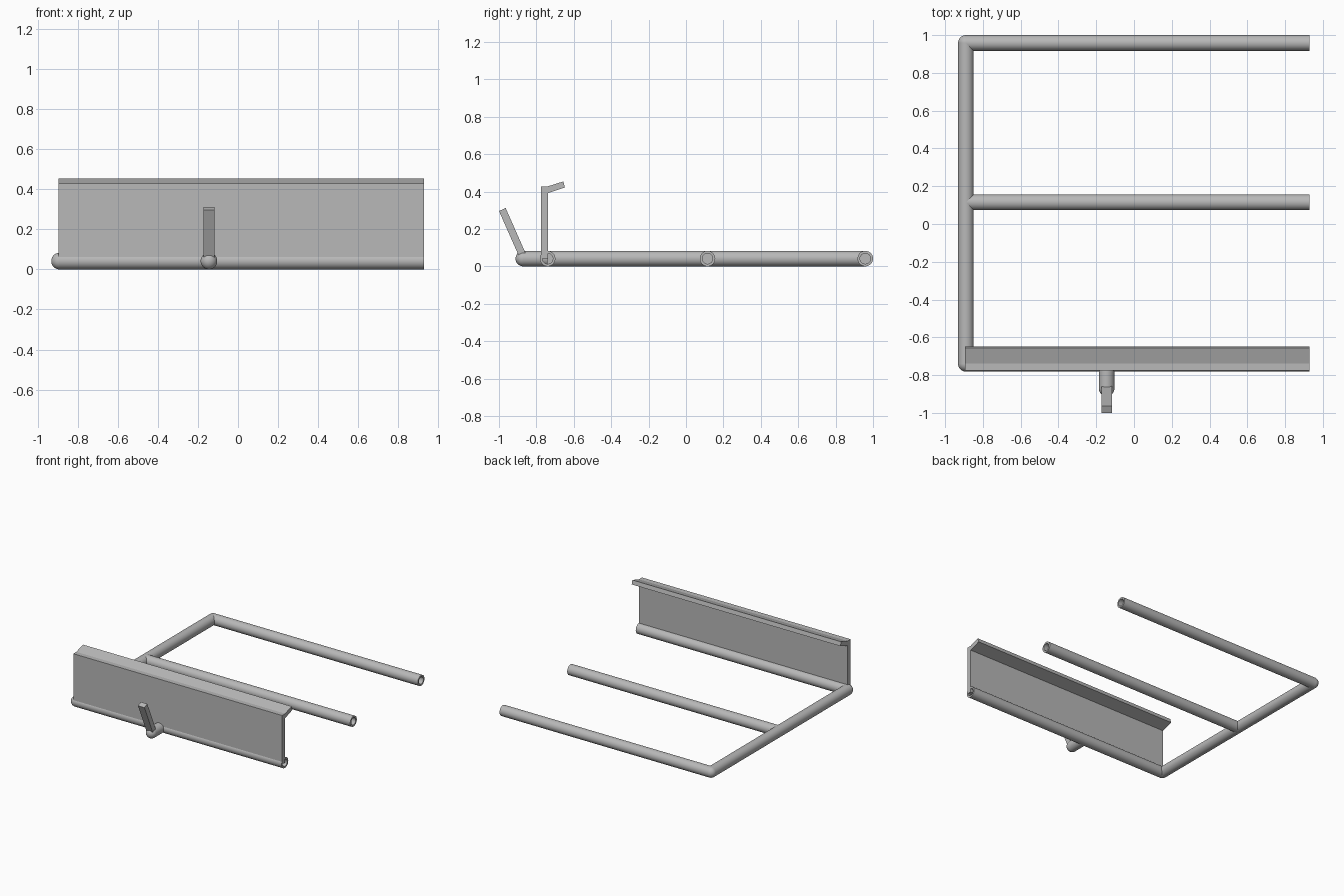
import bpy, bmesh, math
from mathutils import Vector

if "Cube" in bpy.data.objects:
    bpy.data.objects.remove(bpy.data.objects["Cube"])

R, RI = 0.0415, 0.028            # pipe outer and inner radius
Y_FRONT, Y_MID, Y_BACK = -0.74, 0.115, 0.9585
X_SIDE, X_END = -0.89, 0.928
X_LEVER = -0.145

steel = bpy.data.materials.new("grey_steel")
steel.diffuse_color = (0.48, 0.48, 0.48, 1)
steel.use_nodes = True
steel.node_tree.nodes["Principled BSDF"].inputs["Base Color"].default_value = steel.diffuse_color


def finish(name, bm, smooth=True):
    bmesh.ops.remove_doubles(bm, verts=bm.verts, dist=1e-5)
    bmesh.ops.recalc_face_normals(bm, faces=bm.faces)
    mesh = bpy.data.meshes.new(name)
    bm.to_mesh(mesh)
    bm.free()
    mesh.materials.append(steel)
    ob = bpy.data.objects.new(name, mesh)
    bpy.context.collection.objects.link(ob)
    if smooth:
        bpy.ops.object.select_all(action='DESELECT')
        ob.select_set(True)
        bpy.context.view_layer.objects.active = ob
        bpy.ops.object.shade_smooth_by_angle(angle=math.radians(35))
    return ob


def lathe(name, origin, axis, profile):
    """Spin (distance along axis, radius) points around the axis."""
    bm = bmesh.new()
    o, a = Vector(origin), Vector(axis).normalized()
    side = Vector((0, 0, 1))
    vs = [bm.verts.new(o + a * d + side * r) for d, r in profile]
    es = [bm.edges.new(p) for p in zip(vs, vs[1:])]
    bmesh.ops.spin(bm, geom=vs + es, cent=o, axis=a, angle=math.tau, steps=40)
    return finish(name, bm)


def prism(name, section, x0, x1):
    """Extrude a (y, z) section along x."""
    bm = bmesh.new()
    face = bm.faces.new([bm.verts.new((x0, y, z)) for y, z in section])
    ext = bmesh.ops.extrude_face_region(bm, geom=[face])
    moved = [v for v in ext["geom"] if isinstance(v, bmesh.types.BMVert)]
    bmesh.ops.translate(bm, verts=moved, vec=(x1 - x0, 0, 0))
    return finish(name, bm, False)


def ball(name, x, y):
    bm = bmesh.new()
    bmesh.ops.create_uvsphere(bm, u_segments=40, v_segments=20, radius=R)
    bmesh.ops.translate(bm, verts=bm.verts, vec=(x, y, R))
    return finish(name, bm)


# Three hollow rails, open at the right end
length = X_END - X_SIDE
for name, y in (("front_rail", Y_FRONT), ("middle_rail", Y_MID), ("back_rail", Y_BACK)):
    lathe(name, (X_SIDE, y, R), (1, 0, 0),
          [(0, 0), (0, R), (length, R), (length, RI), (R, RI), (R, 0)])

# Side pipe joining the rails, with rounded corners
span = Y_BACK - Y_FRONT
lathe("side_pipe", (X_SIDE, Y_FRONT, R), (0, 1, 0), [(0, 0), (0, R), (span, R), (span, 0)])
ball("front_corner", X_SIDE, Y_FRONT)
ball("back_corner", X_SIDE, Y_BACK)

# Upright plate with a bent lip along its top
prism("upright_plate",
      [(-0.776, 0.042), (-0.738, 0.042), (-0.738, 0.392), (-0.648, 0.422),
       (-0.656, 0.454), (-0.738, 0.428), (-0.776, 0.428)], -0.895, X_END)

# Short stub in front, rounded at its end
Y_STUB = -0.87
stub = Y_FRONT - Y_STUB
lathe("lever_stub", (X_LEVER, Y_FRONT, R), (0, -1, 0), [(0, 0), (0, R), (stub, R), (stub, 0)])
ball("stub_end", X_LEVER, Y_STUB)

# Flat lever leaning forward
top, base = Vector((-0.982, 0.304)), Vector((-0.87, 0.05))
d = (top - base).normalized()
n = Vector((-d.y, d.x)) * 0.0195
prism("lever", [base + n, base - n, top - n, top + n], X_LEVER - 0.028, X_LEVER + 0.028)
